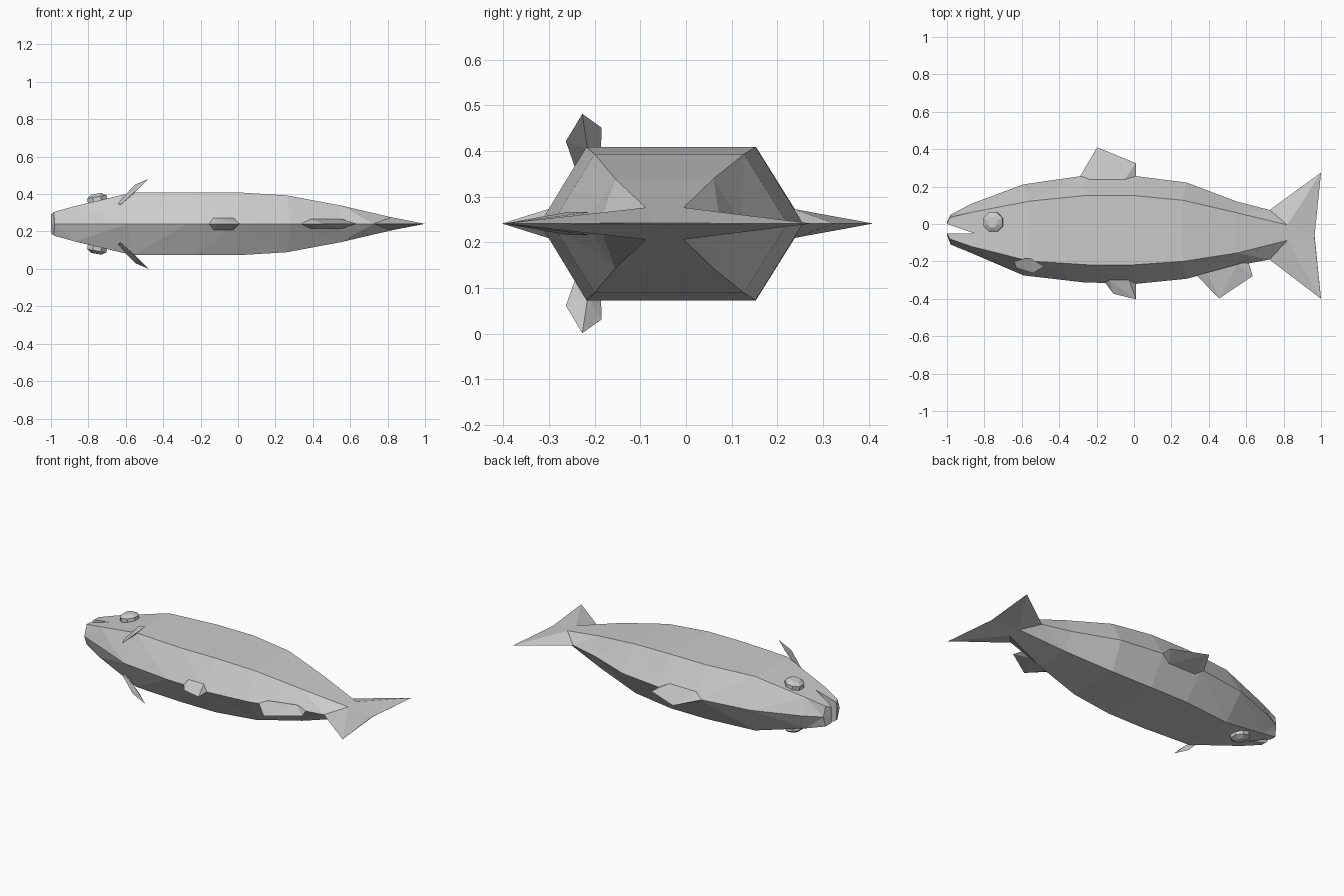
import bpy, bmesh, math
from mathutils import Matrix, Vector

if "Cube" in bpy.data.objects:
    bpy.data.objects.remove(bpy.data.objects["Cube"])

ZC = 0.241  # mid plane of the fish lying on its side


def finish(name, bm):
    bmesh.ops.recalc_face_normals(bm, faces=bm.faces[:])
    me = bpy.data.meshes.new(name)
    bm.to_mesh(me)
    bm.free()
    ob = bpy.data.objects.new(name, me)
    bpy.context.collection.objects.link(ob)
    return ob


def hull(name, pts):
    bm = bmesh.new()
    for p in pts:
        bm.verts.new(p)
    res = bmesh.ops.convex_hull(bm, input=bm.verts[:])
    junk = {g for g in res["geom_interior"] if isinstance(g, bmesh.types.BMVert)}
    bmesh.ops.delete(bm, geom=list(junk), context='VERTS')
    return finish(name, bm)


# Body and tail: hexagonal rings
# (edge x, side x, back y, upper side y, lower side y, belly y, half thickness)
stations = [
    (-1.0, -1.0, 0.012, 0.008, -0.055, -0.06, 0.05),
    (-0.98, -0.985, 0.05, 0.035, -0.08, -0.11, 0.063),
    (-0.87, -0.87, 0.108, 0.062, -0.12, -0.155, 0.095),
    (-0.59, -0.56, 0.212, 0.122, -0.198, -0.275, 0.168),
    (-0.27, -0.25, 0.258, 0.153, -0.218, -0.312, 0.168),
    (0.01, 0.0, 0.256, 0.152, -0.218, -0.32, 0.168),
    (0.28, 0.26, 0.222, 0.127, -0.2, -0.293, 0.152),
    (0.55, 0.55, 0.12, 0.06, -0.155, -0.222, 0.098),
    (0.725, 0.82, 0.075, -0.005, -0.088, -0.19, 0.035),
    (1.0, 0.965, 0.275, -0.055, -0.07, -0.4, 0.001),
]
bm = bmesh.new()
rings = []
for xe, xs, back, up, low, belly, h in stations:
    ring = [(xe, back, ZC), (xs, up, ZC + h), (xs, low, ZC + h),
            (xe, belly, ZC), (xs, low, ZC - h), (xs, up, ZC - h)]
    rings.append([bm.verts.new(p) for p in ring])
for a, b in zip(rings, rings[1:]):
    for i in range(6):
        j = (i + 1) % 6
        bm.faces.new((a[i], a[j], b[j], b[i]))
bm.faces.new(rings[0])
bm.faces.new(rings[-1][::-1])
bmesh.ops.triangulate(bm, faces=[f for f in bm.faces if len(f.verts) == 4])
body = finish("body", bm)

# Mouth: wedge cut through the snout
cutter = hull("mouth_cutter", [(x, y, z) for z in (-0.1, 0.6)
                               for x, y in ((-1.1, 0.035), (-0.855, -0.05), (-1.1, -0.0505))])
cutter.hide_render = True
cutter.hide_set(True)
cut = body.modifiers.new("mouth", 'BOOLEAN')
cut.operation = 'DIFFERENCE'
cut.solver = 'EXACT'
cut.object = cutter


# Fins on the mid line: thick at the root, sharp at the rim
def fin(name, front, rear, tips, half):
    f, r = Vector((*front, ZC)), Vector((*rear, ZC))
    pts = [f, r] + [Vector((*t, ZC)) for t in tips]
    for t in (0.2, 0.8):
        for s in (-1, 1):
            pts.append(f.lerp(r, t) + Vector((0, 0, s * half)))
    hull(name, pts)


fin("dorsal_fin", (-0.3, 0.235), (0.01, 0.235), [(-0.197, 0.41), (0.01, 0.325)], 0.032)
fin("pelvic_fin", (-0.165, -0.3), (0.01, -0.3), [(-0.11, -0.373), (0.01, -0.403)], 0.032)
fin("anal_fin", (0.335, -0.275), (0.61, -0.2), [(0.455, -0.398), (0.635, -0.278)], 0.025)

# Pectoral fins and eyes on both sides
pectoral = [(-0.645, -0.187, 0.11), (-0.63, -0.235, 0.1), (-0.54, -0.263, 0.18),
            (-0.48, -0.227, 0.24), (-0.55, -0.185, 0.21), (-0.56, -0.215, 0.16)]
for side, s in (("upper", 1), ("lower", -1)):
    hull(side + "_pectoral_fin", [(x, y, ZC + s * z) for x, y, z in pectoral])
    bm = bmesh.new()
    place = (Matrix.Translation((-0.75, 0.01, ZC)) @ Matrix.Diagonal((1, 1, s, 1))
             @ Matrix.Translation((0, 0, 0.115)) @ Matrix.Rotation(-0.16, 4, 'Y')
             @ Matrix.Rotation(math.pi / 8, 4, 'Z'))
    for r1, r2, z, d in ((0.058, 0.056, 0.0, 0.06), (0.056, 0.03, 0.03, 0.016)):
        bmesh.ops.create_cone(bm, cap_ends=True, segments=8, radius1=r1, radius2=r2, depth=d,
                              matrix=place @ Matrix.Translation((0, 0, z + d / 2 - (0.03 if z == 0 else 0))))
    finish(side + "_eye", bm)
